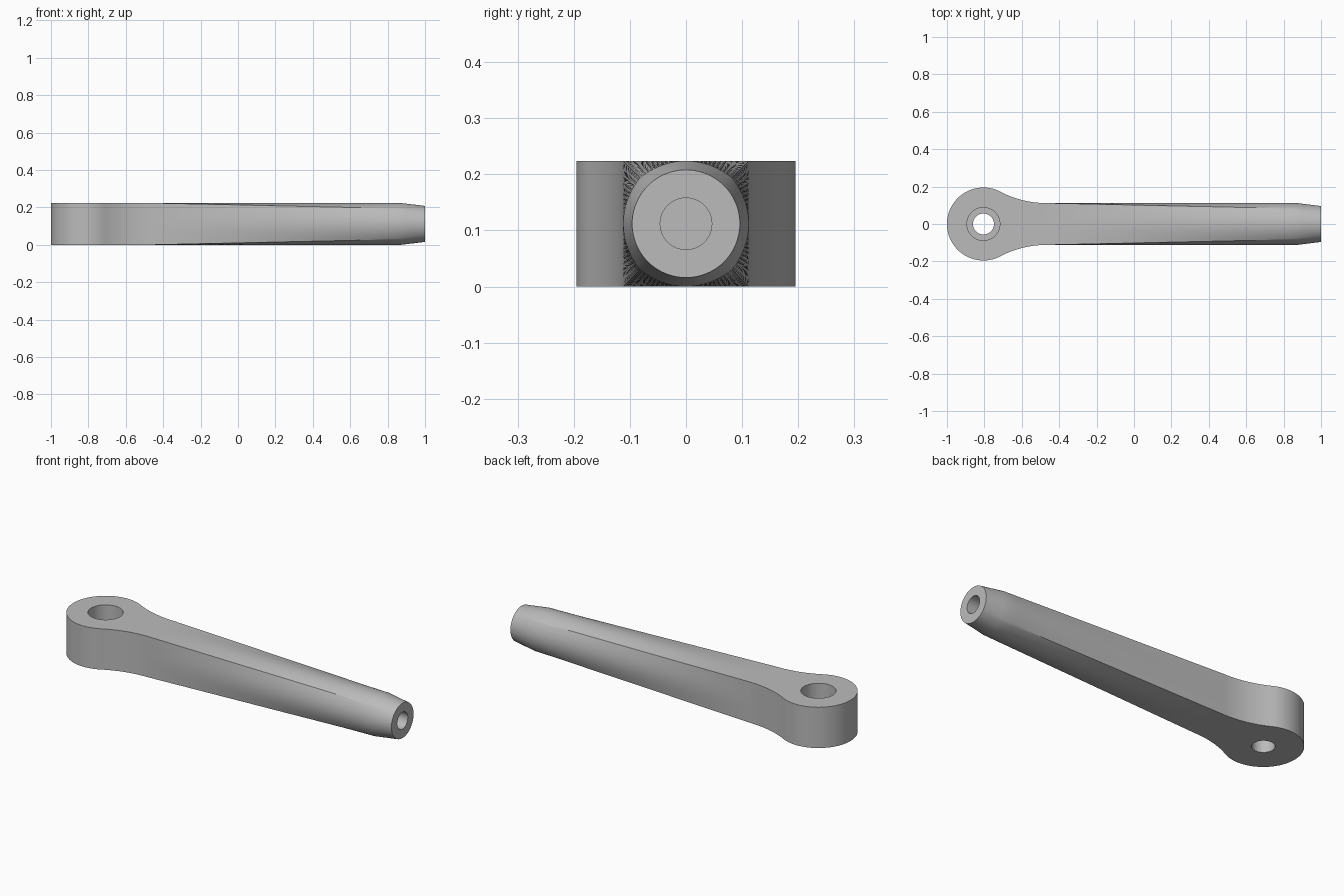
import bpy, bmesh, math
from mathutils import Vector

old = bpy.data.objects.get("Cube")
if old:
    bpy.data.objects.remove(old, do_unlink=True)

H = 0.112                 # half thickness of the rod
EYE_X, EYE_R = -0.805, 0.195
JOIN_X, TAPER_X, TIP_X = -0.47, 0.87, 1.0
TIP_R = 0.096

steel = bpy.data.materials.new("grey_steel")
steel.use_nodes = True
steel.diffuse_color = (0.5, 0.5, 0.5, 1)
steel.node_tree.nodes["Principled BSDF"].inputs["Base Color"].default_value = (0.5, 0.5, 0.5, 1)


def finish(bm, name):
    bmesh.ops.recalc_face_normals(bm, faces=bm.faces)
    mesh = bpy.data.meshes.new(name)
    bm.to_mesh(mesh)
    bm.free()
    mesh.materials.append(steel)
    obj = bpy.data.objects.new(name, mesh)
    bpy.context.collection.objects.link(obj)
    return obj


def bore(target, name, radius, depth, location, rotation=(0, 0, 0)):
    """Cut a round hole, then remove the cutter."""
    bpy.ops.mesh.primitive_cylinder_add(vertices=64, radius=radius, depth=depth,
                                        location=location, rotation=rotation)
    cutter = bpy.context.object
    cutter.name = name
    cutter.hide_render = True
    cutter.data.materials.append(steel)
    mod = target.modifiers.new(name, 'BOOLEAN')
    mod.operation, mod.solver, mod.object = 'DIFFERENCE', 'EXACT', cutter
    bpy.context.view_layer.objects.active = target
    bpy.ops.object.modifier_apply(modifier=name)
    bpy.data.objects.remove(cutter, do_unlink=True)


def smooth(obj):
    bpy.ops.object.select_all(action='DESELECT')
    obj.select_set(True)
    bpy.context.view_layer.objects.active = obj
    bpy.ops.object.shade_smooth_by_angle(angle=math.radians(25))


# Eye end: round head blending into the rod through tangent fillets
dx = JOIN_X - EYE_X
fillet = (dx**2 + H**2 - EYE_R**2) / (2 * (EYE_R - H))
tangent = math.atan2(H + fillet, dx)
half = []
for i in range(17):       # fillet, from rod to head
    a = -math.pi / 2 - (math.pi / 2 - tangent) * i / 16
    half.append((JOIN_X + fillet * math.cos(a), H + fillet + fillet * math.sin(a)))
for i in range(1, 41):    # head, round to the far end
    a = tangent + (math.pi - tangent) * i / 40
    half.append((EYE_X + EYE_R * math.cos(a), EYE_R * math.sin(a)))
outline = half + [(x, -y) for x, y in reversed(half[:-1])]

bm = bmesh.new()
face = bm.faces.new([bm.verts.new((x, y, 0)) for x, y in outline])
ext = bmesh.ops.extrude_face_region(bm, geom=[face])
bmesh.ops.translate(bm, vec=(0, 0, 2 * H),
                    verts=[g for g in ext["geom"] if isinstance(g, bmesh.types.BMVert)])
eye = finish(bm, "eye_end")
bore(eye, "through_hole", 0.056, 1, (EYE_X, 0, H))
bore(eye, "counterbore", 0.088, 0.3, (EYE_X, 0, 2 * H))
smooth(eye)

# Shaft: square section lofted to a circle, with a tapered tip
SIDES = 96
stations = [JOIN_X + (TAPER_X - JOIN_X) * i / 24 for i in range(25)]
stations += [TAPER_X + (TIP_X - TAPER_X) * i / 4 for i in range(1, 5)]
bm = bmesh.new()
rings = []
for x in stations:
    t = (x - JOIN_X) / (TIP_X - JOIN_X)
    taper = max(0, (x - TAPER_X) / (TIP_X - TAPER_X))
    scale = 1 + (TIP_R / H - 1) * taper
    ring = []
    for i in range(SIDES):
        a = 2 * math.pi * i / SIDES
        circle = Vector((math.cos(a), math.sin(a)))
        square = circle / max(abs(circle.x), abs(circle.y))
        p = square.lerp(circle, t) * H * scale
        ring.append(bm.verts.new((x, p.x, H + p.y)))
    rings.append(ring)
for r0, r1 in zip(rings, rings[1:]):
    for i in range(SIDES):
        j = (i + 1) % SIDES
        bm.faces.new((r0[i], r0[j], r1[j], r1[i]))
bm.faces.new(rings[0])
bm.faces.new(rings[-1])
shaft = finish(bm, "shaft")
bore(shaft, "tip_hole", 0.046, 0.6, (TIP_X, 0, H), (0, math.pi / 2, 0))
smooth(shaft)
